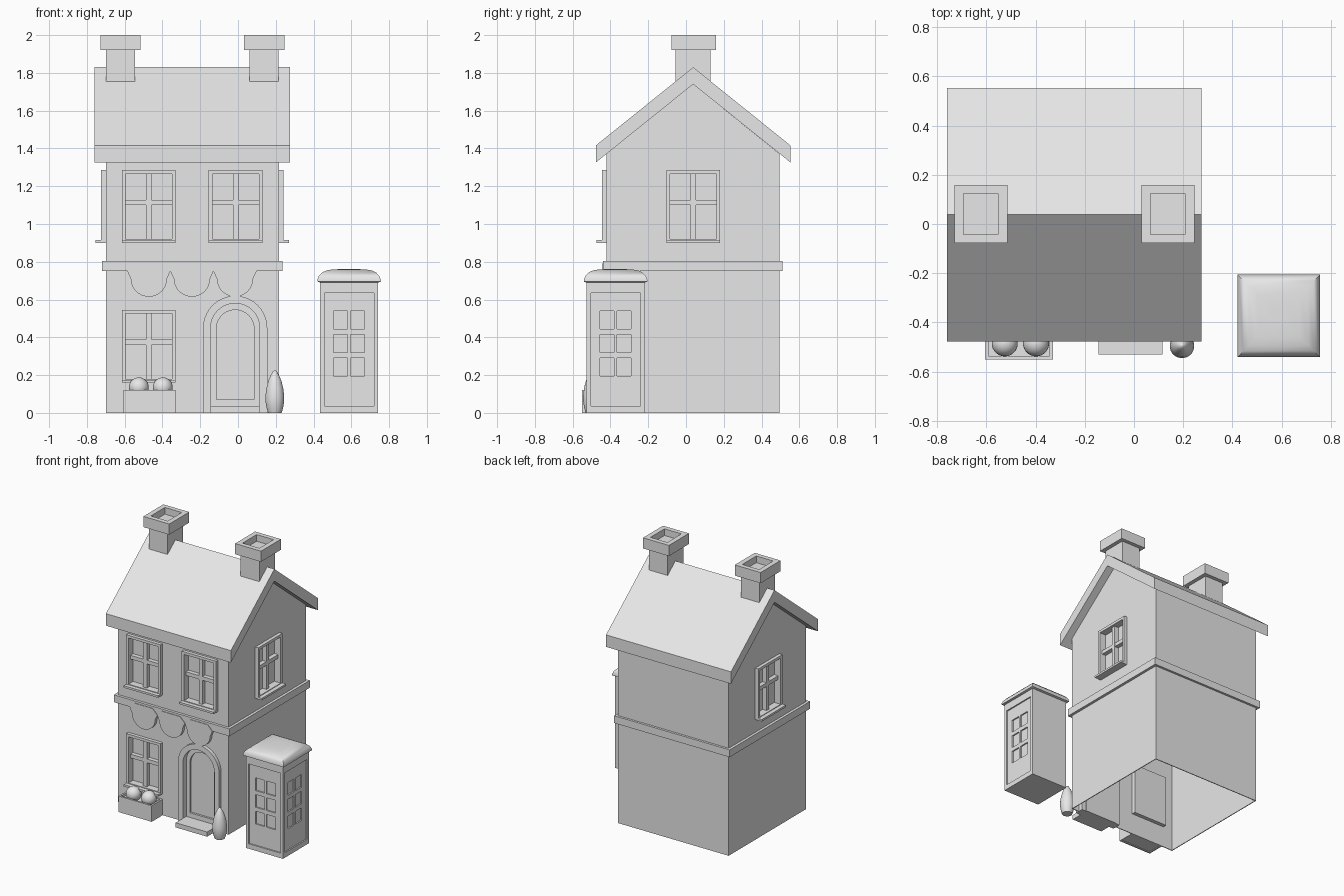
import bpy, bmesh, math
from mathutils import Matrix, Vector

cube = bpy.data.objects.get("Cube")
if cube:
    bpy.data.objects.remove(cube, do_unlink=True)

grey = bpy.data.materials.new("plain_grey")
grey.use_nodes = True
grey.diffuse_color = (0.8, 0.8, 0.8, 1)
grey.node_tree.nodes["Principled BSDF"].inputs["Base Color"].default_value = (0.8, 0.8, 0.8, 1)


def link(name, mesh):
    obj = bpy.data.objects.new(name, mesh)
    bpy.context.collection.objects.link(obj)
    mesh.materials.clear()
    mesh.materials.append(grey)
    return obj


def face(x, y, turn):
    """Upright drawing plane: u runs sideways, v up, depth outwards."""
    return (Matrix.Translation((x, y, 0)) @ Matrix.Rotation(math.radians(turn), 4, 'Z')
            @ Matrix.Rotation(math.pi / 2, 4, 'X'))


def rect(u0, u1, v0, v1):
    return [(u0, v0), (u1, v0), (u1, v1), (u0, v1)]


def arch(mid, half, base, spring, steps=20):
    curve = [(mid + half * math.cos(math.pi * i / steps),
              spring + half * math.sin(math.pi * i / steps)) for i in range(steps + 1)]
    return [(mid + half, base)] + curve + [(mid - half, base)]


def plate(name, loops, near, far, plane=Matrix()):
    """Flat outline with holes, thickened from near to far along the plane normal."""
    curve = bpy.data.curves.new(name, 'CURVE')
    curve.dimensions = '2D'
    curve.fill_mode = 'BOTH'
    curve.extrude = (far - near) / 2
    for loop in loops:
        spline = curve.splines.new('POLY')
        spline.points.add(len(loop) - 1)
        for point, (u, v) in zip(spline.points, loop):
            point.co = (u, v, 0, 1)
        spline.use_cyclic_u = True
    temp = bpy.data.objects.new(name + "_outline", curve)
    bpy.context.collection.objects.link(temp)
    bpy.context.view_layer.update()
    graph = bpy.context.evaluated_depsgraph_get()
    mesh = bpy.data.meshes.new_from_object(temp.evaluated_get(graph))
    bpy.data.objects.remove(temp, do_unlink=True)
    mesh.transform(plane @ Matrix.Translation((0, 0, (near + far) / 2)))
    for poly in mesh.polygons:
        poly.use_smooth = False
    mesh.name = name
    return link(name, mesh)


def lathe(name, profile, sides, centre, angle=60):
    """Stacked rings of (radius, height) around a vertical axis, smooth shaded."""
    bm = bmesh.new()
    rings = []
    for r, z in profile:
        rings.append([bm.verts.new((centre[0] + r * math.cos(2 * math.pi * (i + 0.5) / sides),
                                    centre[1] + r * math.sin(2 * math.pi * (i + 0.5) / sides),
                                    centre[2] + z)) for i in range(sides)])
    for low, high in zip(rings, rings[1:]):
        for i in range(sides):
            j = (i + 1) % sides
            bm.faces.new((low[i], low[j], high[j], high[i]))
    bm.faces.new(rings[0][::-1])
    bm.faces.new(rings[-1])
    mesh = bpy.data.meshes.new(name)
    bm.to_mesh(mesh)
    bm.free()
    obj = link(name, mesh)
    bpy.ops.object.select_all(action='DESELECT')
    obj.select_set(True)
    bpy.context.view_layer.objects.active = obj
    bpy.ops.object.shade_smooth_by_angle(angle=math.radians(angle))
    return obj


# House dimensions
X0, X1, Y0, Y1 = -0.70, 0.216, -0.42, 0.495
RIDGE, SLOPE, MID = 1.74, 0.804, 0.038
EAVE = RIDGE - SLOPE * (MID - Y0)
WIN_W, WIN_H = 0.285, 0.385
front, right = face(0, Y0, 0), face(X1, 0, 90)
left, back = face(X0, 0, -90), face(0, Y1, 180)


def window_hole(u, v):
    return rect(u + 0.02, u + WIN_W - 0.02, v + 0.02, v + WIN_H - 0.02)


def window(name, plane, u, v):
    outer = rect(u, u + WIN_W, v, v + WIN_H)
    mu, mv = u + WIN_W / 2, v + 0.2
    plate(name + "_frame", [outer, window_hole(u, v)], -0.03, 0.025, plane)
    plate(name + "_pane", [outer], -0.035, -0.028, plane)
    plate(name + "_upright_bar", [rect(mu - 0.015, mu + 0.015, v, v + WIN_H - 0.01)], -0.03, 0.005, plane)
    plate(name + "_cross_bar", [rect(u + 0.01, u + WIN_W - 0.01, mv, mv + 0.028)], -0.03, 0.004, plane)
    plate(name + "_sill", [rect(u, u + WIN_W, v, v + 0.015)], -0.02, 0.055, plane)


# Walls, open underneath
DOOR = -0.015
front_windows = {"upper_right_window": (-0.615, 0.90), "upper_left_window": (-0.155, 0.90),
                 "lower_window": (-0.615, 0.16)}
doorway = arch(DOOR, 0.13, 0, 0.45)
outline = [(X0, 0), (X0, EAVE), (X1, EAVE), (X1, 0)] + doorway
plate("front_wall", [outline] + [window_hole(*p) for p in front_windows.values()], -0.006, 0, front)
plate("back_wall", [rect(-X1, -X0, 0, EAVE)], -0.006, 0, back)
for name, plane, s in (("left", right, 1), ("right", left, -1)):
    u = MID * s - WIN_W / 2
    gable = [(Y0 * s, 0), (Y1 * s, 0), (Y1 * s, EAVE), (MID * s, RIDGE), (Y0 * s, EAVE)]
    plate(name + "_gable_wall", [gable, window_hole(u, 0.90)], -0.006, 0, plane)
    window(name + "_side_window", plane, u, 0.90)
for name, (u, v) in front_windows.items():
    window(name, front, u, v)

# Moulding between the storeys
plate("storey_band", [rect(X0 - 0.02, X1 + 0.02, Y0 - 0.02, Y1 + 0.017), rect(X0, X1, Y0, Y1)], 0.75, 0.805)

# Roof slab
half, thick = 0.515, 0.09
drop = SLOPE * half
plate("roof", [[(MID - half, RIDGE - drop), (MID, RIDGE), (MID + half, RIDGE - drop),
                (MID + half, RIDGE - drop + thick), (MID, RIDGE + thick),
                (MID - half, RIDGE - drop + thick)]], -0.976, 0.059, right)

# Chimneys
for name, x in (("right", -0.622), ("left", 0.138)):
    plate(name + "_chimney_stack", [rect(x - 0.077, x + 0.077, -0.055, 0.13)], 1.66, 1.95)
    plate(name + "_chimney_cap", [rect(x - 0.107, x + 0.107, -0.078, 0.158),
                                  rect(x - 0.07, x + 0.07, -0.043, 0.123)], 1.92, 2.0)

# Door, surround and step
plate("door_surround", [arch(DOOR, 0.17, 0, 0.45) + arch(DOOR, 0.13, 0, 0.45)[::-1]], -0.04, 0.025, front)
plate("door_leaf", [arch(DOOR, 0.135, 0, 0.45), arch(DOOR, 0.10, 0.07, 0.445)], -0.045, -0.015, front)
plate("door_panel", [arch(DOOR, 0.13, 0.01, 0.45)], -0.042, -0.03, front)
plate("door_step", [rect(DOOR - 0.13, DOOR + 0.13, -0.53, Y0 + 0.03)], 0, 0.035)

# Scalloped hangings below the band
for i in range(3):
    mid = -0.472 + 0.228 * i
    scallop = [(mid + 0.075, 0.79), (mid - 0.075, 0.79), (mid - 0.114, 0.75)]
    for k in range(17):
        t = math.pi * k / 16
        scallop.append((mid - 0.096 * math.cos(t), 0.71 - 0.095 * math.sin(t)))
    scallop.append((mid + 0.114, 0.75))
    plate("scallop_%d" % (i + 1), [scallop], 0, 0.024, front)

# Flower box with two round plants
plate("flower_box", [rect(-0.605, -0.33, -0.55, Y0), rect(-0.592, -0.343, -0.537, Y0 - 0.012)], 0, 0.12)
plate("flower_soil", [rect(-0.6, -0.335, -0.545, Y0)], 0.005, 0.1)
ball = [(max(0.0005, 0.053 * math.sin(math.pi * k / 14)), -0.053 * math.cos(math.pi * k / 14))
        for k in range(15)]
for i, x in enumerate((-0.525, -0.398)):
    lathe("round_plant_%d" % (i + 1), ball, 24, (x, -0.485, 0.135))

# Tall shrub beside the door
lathe("shrub", [(0.036, 0), (0.044, 0.025), (0.05, 0.06), (0.05, 0.09), (0.045, 0.13),
                (0.035, 0.17), (0.022, 0.2), (0.01, 0.22), (0.001, 0.226)], 24, (0.195, -0.495, 0))

# Kiosk: panelled sides with small recessed panes
KX, KY, KH, TOP = 0.588, -0.373, 0.153, 0.69
plate("kiosk_core", [rect(KX - KH + 0.02, KX + KH - 0.02, KY - KH + 0.02, KY + KH)], 0, TOP)
plate("kiosk_back", [rect(-KH, KH, 0, TOP)], -0.02, 0, face(KX, KY + KH, 180))
panes = [rect(s * 0.045 - 0.037, s * 0.045 + 0.037, v, v + 0.095)
         for s in (-1, 1) for v in (0.195, 0.32, 0.445)]
for name, x, y, turn in (("front", KX, KY - KH, 0), ("left", KX + KH, KY, 90), ("right", KX - KH, KY, -90)):
    plane = face(x, y, turn)
    panel = rect(-KH + 0.022, KH - 0.022, 0.037, 0.635)
    plate("kiosk_%s_frame" % name, [rect(-KH, KH, 0, TOP), panel], -0.02, 0, plane)
    plate("kiosk_%s_panel" % name, [panel] + panes, -0.022, -0.01, plane)

# Kiosk domed roof on a square plan
dome = [(0.153, 0), (0.168, 0.005), (0.168, 0.015), (0.16, 0.035), (0.143, 0.053),
        (0.12, 0.064), (0.085, 0.07), (0.03, 0.071), (0.001, 0.071)]
lathe("kiosk_roof", [(r * math.sqrt(2), z) for r, z in dome], 4, (KX, KY, TOP), 50)
